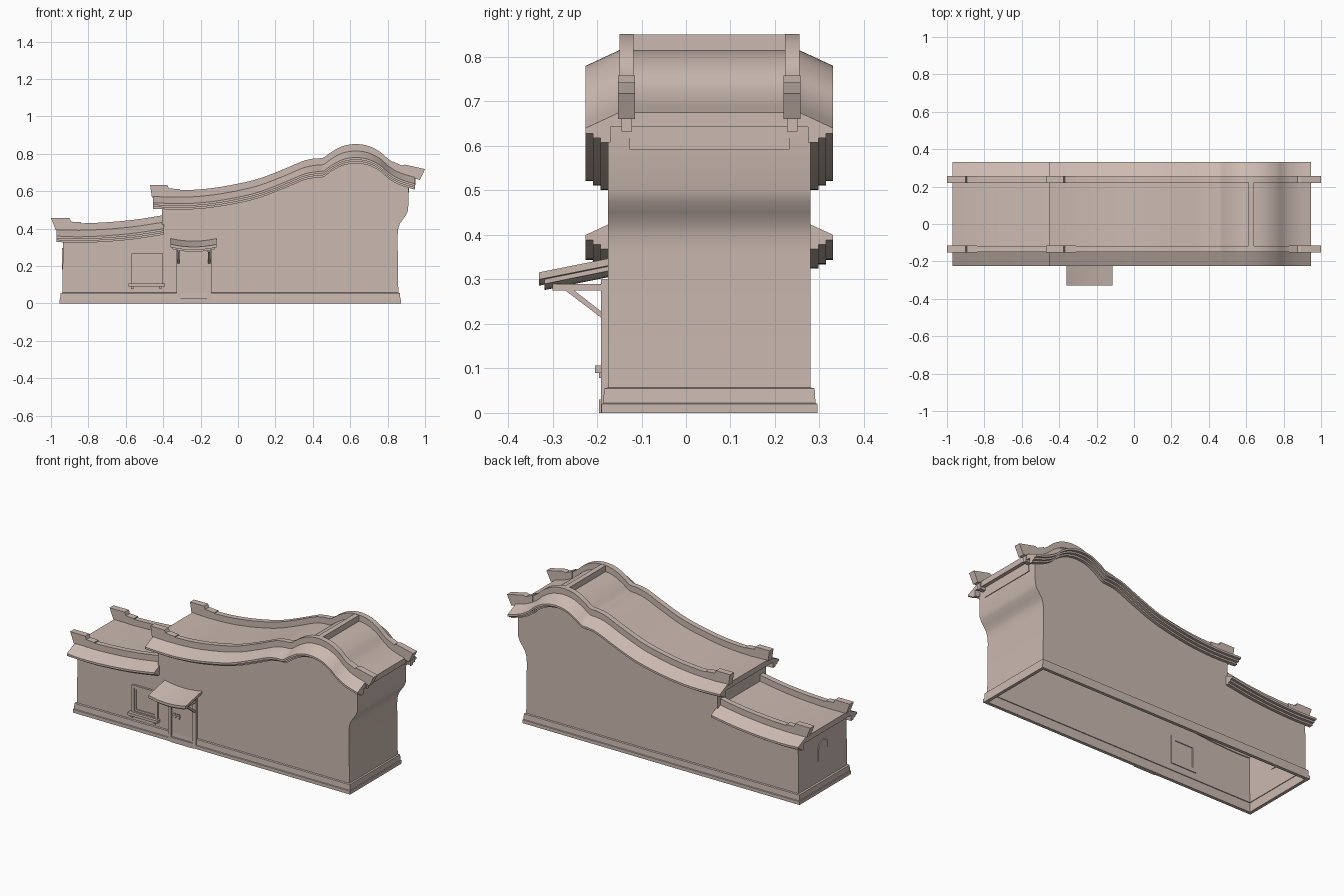
import bpy, bmesh, math
from mathutils import Vector

if "Cube" in bpy.data.objects:
    bpy.data.objects.remove(bpy.data.objects["Cube"], do_unlink=True)

CLAY = (0.60, 0.49, 0.44, 1.0)
mat = bpy.data.materials.new("pale clay")
mat.use_nodes = True
mat.diffuse_color = CLAY
mat.node_tree.nodes["Principled BSDF"].inputs["Base Color"].default_value = CLAY
YC = 0.0525          # middle of the building's depth
WALL = 0.2275        # half depth of the walls
FRONT = YC - WALL


def finish(name, bm, smooth=False):
    bmesh.ops.recalc_face_normals(bm, faces=bm.faces)
    me = bpy.data.meshes.new(name)
    bm.to_mesh(me)
    bm.free()
    me.materials.append(mat)
    ob = bpy.data.objects.new(name, me)
    bpy.context.collection.objects.link(ob)
    if smooth:
        bpy.ops.object.select_all(action='DESELECT')
        ob.select_set(True)
        bpy.context.view_layer.objects.active = ob
        bpy.ops.object.shade_smooth_by_angle(angle=math.radians(28))
    return ob


def loft(name, rings, caps=True, smooth=False):
    """Join closed rings of points into one skin."""
    bm = bmesh.new()
    rows = [[bm.verts.new(p) for p in r] for r in rings]
    n = len(rows[0])
    for a, b in zip(rows, rows[1:]):
        for i in range(n):
            j = (i + 1) % n
            bm.faces.new((a[i], a[j], b[j], b[i]))
    if caps:
        bm.faces.new(rows[0])
        bm.faces.new(rows[-1])
    return finish(name, bm, smooth)


def box(name, x0, x1, y0, y1, z0, z1):
    return loft(name, [[(x0, y0, z), (x1, y0, z), (x1, y1, z), (x0, y1, z)] for z in (z0, z1)])


def extrude_xz(name, pts, y0, y1):
    return loft(name, [[(x, y, z) for x, z in pts] for y in (y0, y1)])


def spline(pts, steps=4):
    """Smooth curve through the given points."""
    p = [Vector(q) for q in pts]
    p = [2 * p[0] - p[1]] + p + [2 * p[-1] - p[-2]]
    out = []
    for a, b, c, d in zip(p, p[1:], p[2:], p[3:]):
        for k in range(steps):
            t = k / steps
            out.append(0.5 * (2 * b + (c - a) * t + (2 * a - 5 * b + 4 * c - d) * t * t
                              + (3 * b - a - 3 * c + d) * t ** 3))
    return out + [p[-2]]


# Top lines of the two roof parapets
main_line = spline([(-0.455, 0.61), (-0.3, 0.605), (-0.15, 0.615), (0, 0.64), (0.12, 0.67),
                    (0.25, 0.72), (0.35, 0.762), (0.41, 0.775), (0.455, 0.779), (0.5, 0.81),
                    (0.56, 0.841), (0.63, 0.852), (0.7, 0.841), (0.76, 0.81), (0.81, 0.767),
                    (0.87, 0.735), (0.945, 0.712)])
low_line = spline([(-0.97, 0.432), (-0.85, 0.428), (-0.7, 0.434), (-0.55, 0.448), (-0.395, 0.472)])

# Roof cross-section: sunken middle, raised parapets, sloped and stepped eaves
half = [(0.17, -0.037), (0.17, 0), (0.2025, 0), (0.2025, -0.037), (0.278, -0.072), (0.278, -0.084),
        (0.262, -0.084), (0.262, -0.094), (0.245, -0.094), (0.245, -0.104), (0.222, -0.104),
        (0.222, -0.07)]
section = half + [(-y, z) for y, z in reversed(half)]
for name, line in (("main_roof", main_line), ("lower_roof", low_line)):
    loft(name, [[(p.x, YC + y, p.y + z) for y, z in section] for p in line], smooth=True)

# Walls: one hollow shell following the roof lines, open underneath
low_top = [(p.x, p.y - 0.075) for p in low_line if -0.93 < p.x < -0.41]
main_top = [(p.x, p.y - 0.075) for p in main_line if -0.40 < p.x < 0.905]
outline = ([(-0.94, 0), (-0.935, 0.355)] + low_top + [(-0.405, 0.395), (-0.405, 0.532)] + main_top
           + [(0.912, 0.645), (0.91, 0.5), (0.9, 0.475), (0.882, 0.45), (0.865, 0.425),
              (0.857, 0.40), (0.853, 0.36), (0.858, 0)])
bm = bmesh.new()
sides = [[bm.verts.new((x, YC + s * WALL, z)) for x, z in outline] for s in (-1, 1)]
for row in sides:
    bm.faces.new(row)
a, b = sides
for i in range(len(a) - 1):
    bm.faces.new((a[i], a[i + 1], b[i + 1], b[i]))
finish("walls", bm, True)


# Plinth ring around the foot of the walls
def rect(grow, z):
    x0, x1, h = -0.94 - grow, 0.857 + grow, WALL + grow
    return [(x0, YC - h, z), (x1, YC - h, z), (x1, YC + h, z), (x0, YC + h, z)]


loft("plinth", [rect(-0.004, 0), rect(0.015, 0), rect(0.015, 0.02), rect(0.011, 0.022),
                rect(0.009, 0.055), rect(-0.004, 0.058)], caps=False)

# Upturned end blocks on each parapet, and the trim behind them
ends = {
    "main_left_finial": [(-0.46, 0.565), (-0.47, 0.632), (-0.378, 0.632), (-0.37, 0.615),
                         (-0.31, 0.61), (-0.31, 0.57)],
    "main_right_finial": [(0.83, 0.70), (0.83, 0.758), (0.875, 0.737), (0.893, 0.742), (1.0, 0.718),
                          (0.972, 0.66)],
    "lower_left_finial": [(-0.975, 0.393), (-1.0, 0.456), (-0.9, 0.456), (-0.893, 0.437),
                          (-0.84, 0.434), (-0.84, 0.395)],
}
for name, pts in ends.items():
    for side, s in (("front", -1), ("back", 1)):
        y = YC + s * 0.186
        extrude_xz(f"{name}_{side}", pts, y - 0.019, y + 0.019)

# Cross ridge at the crown, cross trims where the roofs end
box("crown_ridge", 0.612, 0.642, YC - 0.175, YC + 0.175, 0.79, 0.85)
for s, tag in ((-1, "front"), (1, "back")):
    y = YC + s * 0.186
    box(f"beam_end_{tag}", 0.90, 0.95, y - 0.012, y + 0.012, 0.632, 0.672)
box("gable_lintel", 0.85, 0.915, YC - 0.18, YC + 0.18, 0.592, 0.65)

# Window: frame, inner frame, sill and brackets
def frame(name, x0, x1, z0, z1, w, y0, y1):
    for tag, r in (("left", (x1 - w, x1, z0, z1)), ("right", (x0, x0 + w, z0, z1)),
                   ("top", (x0 + w, x1 - w, z1 - w, z1)), ("bottom", (x0 + w, x1 - w, z0, z0 + w))):
        box(f"{name}_{tag}", r[0], r[1], y0, y1, r[2], r[3])


frame("window_frame", -0.57, -0.40, 0.10, 0.268, 0.014, FRONT - 0.012, FRONT + 0.005)
frame("window_sash", -0.556, -0.414, 0.114, 0.254, 0.011, FRONT - 0.006, FRONT + 0.005)
box("window_sill", -0.585, -0.39, FRONT - 0.03, FRONT, 0.09, 0.106)
for x in (-0.565, -0.415):
    box("sill_bracket", x - 0.006, x + 0.006, FRONT - 0.02, FRONT, 0.078, 0.092)

# Door: posts, lintel, leaf, threshold and latch
for x in (-0.318, -0.154):
    box("door_post", x - 0.011, x + 0.011, FRONT - 0.016, FRONT, 0, 0.30)
box("door_lintel", -0.33, -0.143, FRONT - 0.016, FRONT, 0.272, 0.295)
box("door_leaf", -0.307, -0.165, FRONT - 0.009, FRONT, 0.025, 0.272)
box("door_threshold", -0.307, -0.165, FRONT - 0.02, FRONT, 0, 0.03)
box("door_latch", -0.305, -0.25, FRONT - 0.016, FRONT - 0.008, 0.155, 0.163)
for x in (-0.288, -0.262):
    box("latch_plate", x - 0.007, x + 0.007, FRONT - 0.014, FRONT - 0.008, 0.145, 0.173)

# Canopy over the door: two sloped, gently sagging slabs on arms and braces
def canopy(name, hw, y0, y1, z0, z1, thick):
    rings = []
    for i in range(9):
        t = i / 4 - 1
        x, lift = -0.237 + t * hw, 0.014 * t * t
        rings.append([(x, y0, z0 + lift), (x, y1, z1 + lift),
                      (x, y1, z1 + lift - thick), (x, y0, z0 + lift - thick)])
    loft(name, rings, smooth=True)


canopy("canopy_top", 0.123, -0.33, FRONT, 0.302, 0.333, 0.016)
canopy("canopy_under", 0.113, -0.318, FRONT, 0.288, 0.317, 0.012)
for x in (-0.318, -0.154):
    box("canopy_arm", x - 0.008, x + 0.008, -0.30, FRONT, 0.275, 0.29)
    loft("canopy_brace", [[(x + d, -0.275, 0.278), (x + d, -0.255, 0.278),
                           (x + d, -0.188, 0.226), (x + d, -0.188, 0.212)] for d in (-0.006, 0.006)])

# Arched panel on the low end wall
arch = [(0.045 * math.cos(k * math.pi / 8), 0.25 + 0.045 * math.sin(k * math.pi / 8)) for k in range(9)]
arch += [(-0.045, 0.18), (0.045, 0.18)]
loft("end_arch_panel", [[(x, 0.05 + y, z) for y, z in arch] for x in (-0.941, -0.934)])
